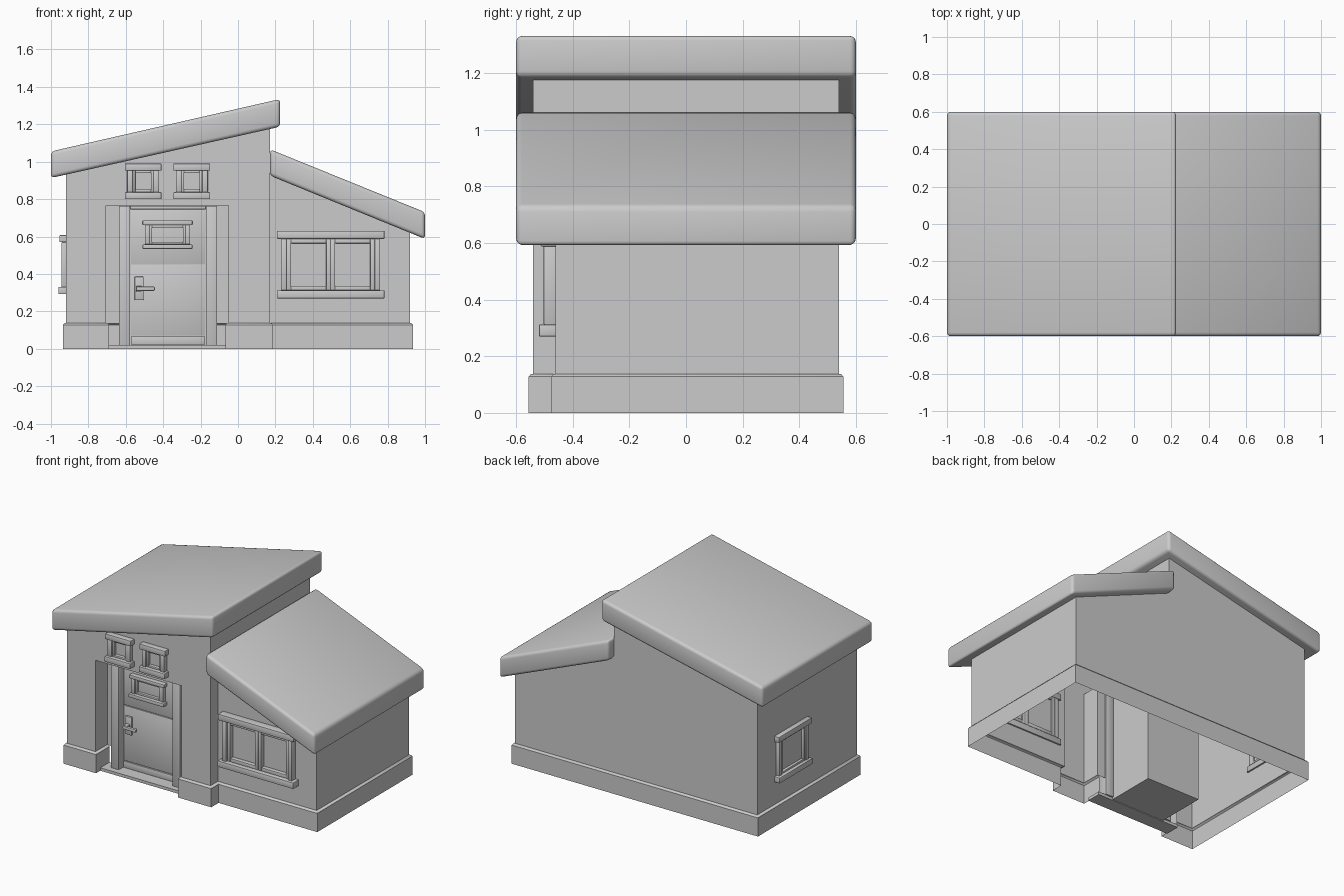
import bpy, bmesh
from math import pi
from mathutils import Matrix, Vector

if "Cube" in bpy.data.objects:
    bpy.data.objects.remove(bpy.data.objects["Cube"])


def finish(name, bm, bevel=0.0, segments=2, matrix=None):
    """Bevel, shade and link a bmesh as a named object."""
    bmesh.ops.recalc_face_normals(bm, faces=bm.faces)
    if bevel:
        bmesh.ops.bevel(bm, geom=bm.edges[:], offset=bevel, segments=segments,
                        profile=0.5, affect='EDGES', clamp_overlap=True)
    mesh = bpy.data.meshes.new(name)
    bm.to_mesh(mesh)
    bm.free()
    ob = bpy.data.objects.new(name, mesh)
    bpy.context.collection.objects.link(ob)
    if matrix:
        ob.matrix_world = matrix
    bpy.ops.object.select_all(action='DESELECT')
    ob.select_set(True)
    bpy.context.view_layer.objects.active = ob
    bpy.ops.object.shade_smooth_by_angle(angle=0.7)
    return ob


def add_box(bm, x0, x1, y0, y1, z0, z1):
    size = Matrix.Diagonal((x1 - x0, y1 - y0, z1 - z0, 1))
    mid = Matrix.Translation(((x0 + x1) / 2, (y0 + y1) / 2, (z0 + z1) / 2))
    bmesh.ops.create_cube(bm, size=1, matrix=mid @ size)


def box_part(name, *boxes, bevel=0.004, matrix=None):
    bm = bmesh.new()
    for b in boxes:
        add_box(bm, *b)
    return finish(name, bm, bevel, 2, matrix)


def roof(name, profile, y0=-0.6, y1=0.6):
    """Extrude a sloped x-z profile along y with rounded edges."""
    bm = bmesh.new()
    face = bm.faces.new([bm.verts.new((x, y0, z)) for x, z in profile])
    new = bmesh.ops.extrude_face_region(bm, geom=[face])['geom']
    bmesh.ops.translate(bm, vec=(0, y1 - y0, 0),
                        verts=[v for v in new if isinstance(v, bmesh.types.BMVert)])
    finish(name, bm, 0.02, 3)


def window(name, place, w, h, bar=0.037, jamb=0.03, inset=0.012,
           depth=0.05, panes=1, turn=0.0):
    """Framed window; local -y points out of the wall, origin is its centre."""
    a, b = w / 2, h / 2
    boxes = [(-a, a, -depth, 0.01, b - bar, b),
             (-a, a, -depth - 0.006, 0.01, -b, -b + bar)]
    j = a - inset
    for s in (-1, 1):
        xs = sorted((s * j, s * (j - jamb)))
        boxes.append((*xs, -depth + 0.01, 0.01, -b + bar, b - bar))
    # Sash rails around every pane
    inner, top = j - jamb, b - bar
    width, rail = 2 * inner / panes, 0.014 if panes == 1 else 0.024
    for i in range(panes):
        x0, x1 = -inner + i * width, -inner + (i + 1) * width
        d = -depth * 0.55
        boxes += [(x0, x0 + rail, d, 0.01, -top, top),
                  (x1 - rail, x1, d, 0.01, -top, top),
                  (x0 + rail, x1 - rail, d, 0.01, -top, -top + rail),
                  (x0 + rail, x1 - rail, d, 0.01, top - rail, top)]
    mat = Matrix.Translation(Vector(place)) @ Matrix.Rotation(turn, 4, 'Z')
    box_part(name, *boxes, bevel=0.003, matrix=mat)


# Roof slabs
roof("main_roof", [(-1, 0.913), (0.225, 1.187), (0.225, 1.335), (-1, 1.055)])
roof("wing_roof", [(0.172, 0.925), (1, 0.587), (1, 0.73), (0.172, 1.066)])

# Wall shell, open underneath
L, R, S = -0.92, 0.92, 0.17
F, W, B, D = -0.54, -0.46, 0.54, -0.41
O0, O1, OT, Z = -0.705, -0.05, 0.765, 0.135
TL, TS, WS, WR = 0.94, 1.185, 0.94, 0.635
bm = bmesh.new()


def face(*pts):
    bm.faces.new([bm.verts.new(p) for p in pts])


def xz_face(y, *pts):
    face(*[(x, y, z) for x, z in pts])


def x_face(x, y0, y1, z0, z1):
    face((x, y0, z0), (x, y1, z0), (x, y1, z1), (x, y0, z1))


xz_face(F, (L, Z), (O0, Z), (O0, OT), (O1, OT), (O1, Z), (S, Z), (S, TS), (L, TL))
xz_face(W, (S, Z), (R, Z), (R, WR), (S, WS))
xz_face(B, (L, Z), (L, TL), (S, TS), (S, WS), (R, WR), (R, Z))
xz_face(D, (O0, Z), (O0, OT), (O1, OT), (O1, Z))
x_face(L, F, B, Z, TL)
x_face(R, W, B, Z, WR)
x_face(S, F, W, Z, WS)
x_face(S, F, B, WS, TS)
x_face(O0, F, D, Z, OT)
x_face(O1, F, D, Z, OT)
face((O0, F, OT), (O1, F, OT), (O1, D, OT), (O0, D, OT))
bmesh.ops.remove_doubles(bm, verts=bm.verts, dist=1e-4)
finish("walls", bm)

# Plinth band lofted around the footprint
G = 0.016


def footprint(g):
    return [(O0 + g, D), (O0 + g, F - g), (L - g, F - g), (L - g, B + g),
            (R + g, B + g), (R + g, W - g), (S + g, W - g), (S + g, F - g),
            (O1 - g, F - g), (O1 - g, D)]


bm = bmesh.new()
rings = [[bm.verts.new((x, y, z)) for x, y in footprint(g)]
         for g, z in ((G, 0), (G, 0.128), (G - 0.007, 0.136), (0, 0.138))]
for lo, hi in zip(rings, rings[1:]):
    for i in range(len(lo) - 1):
        bm.faces.new((lo[i], lo[i + 1], hi[i + 1], hi[i]))
finish("plinth", bm)

# Entrance: threshold slab, posts, lintel and deep door block
box_part("threshold", (O0 + 0.01, O1 - 0.01, -0.51, D, 0, 0.02), bevel=0)
box_part("door_frame", (-0.637, -0.577, -0.47, -0.40, 0.018, 0.764),
         (-0.172, -0.112, -0.47, -0.40, 0.018, 0.764),
         (-0.577, -0.172, -0.46, -0.40, 0.745, 0.764))
box_part("door", (-0.577, -0.172, -0.415, -0.07, 0.005, 0.75), bevel=0)
box_part("door_panels", (-0.573, -0.176, -0.422, -0.41, 0.07, 0.448),
         (-0.573, -0.176, -0.422, -0.41, 0.452, 0.742),
         (-0.573, -0.176, -0.426, -0.41, 0.022, 0.066), bevel=0.002)
window("door_window", (-0.377, -0.42, 0.61), 0.265, 0.152, bar=0.024,
       jamb=0.024, depth=0.035)

# Door handle
box_part("handle_plate", (-0.553, -0.505, -0.436, -0.42, 0.26, 0.385))
box_part("handle_lever", (-0.545, -0.515, -0.465, -0.43, 0.305, 0.335),
         (-0.545, -0.445, -0.475, -0.455, 0.31, 0.332))

# Windows: two small ones above the door, wide one on the wing, one on the left side
for side, x in (("left", -0.507), ("right", -0.247)):
    window(f"upper_window_{side}", (x, F, 0.895), 0.195, 0.19, depth=0.04)
window("wing_window", (0.495, W, 0.45), 0.575, 0.36, bar=0.042, inset=0.022,
       depth=0.053, panes=2)
window("side_window", (L, 0.175, 0.45), 0.36, 0.315, bar=0.038, inset=0.02,
       depth=0.034, turn=-pi / 2)
